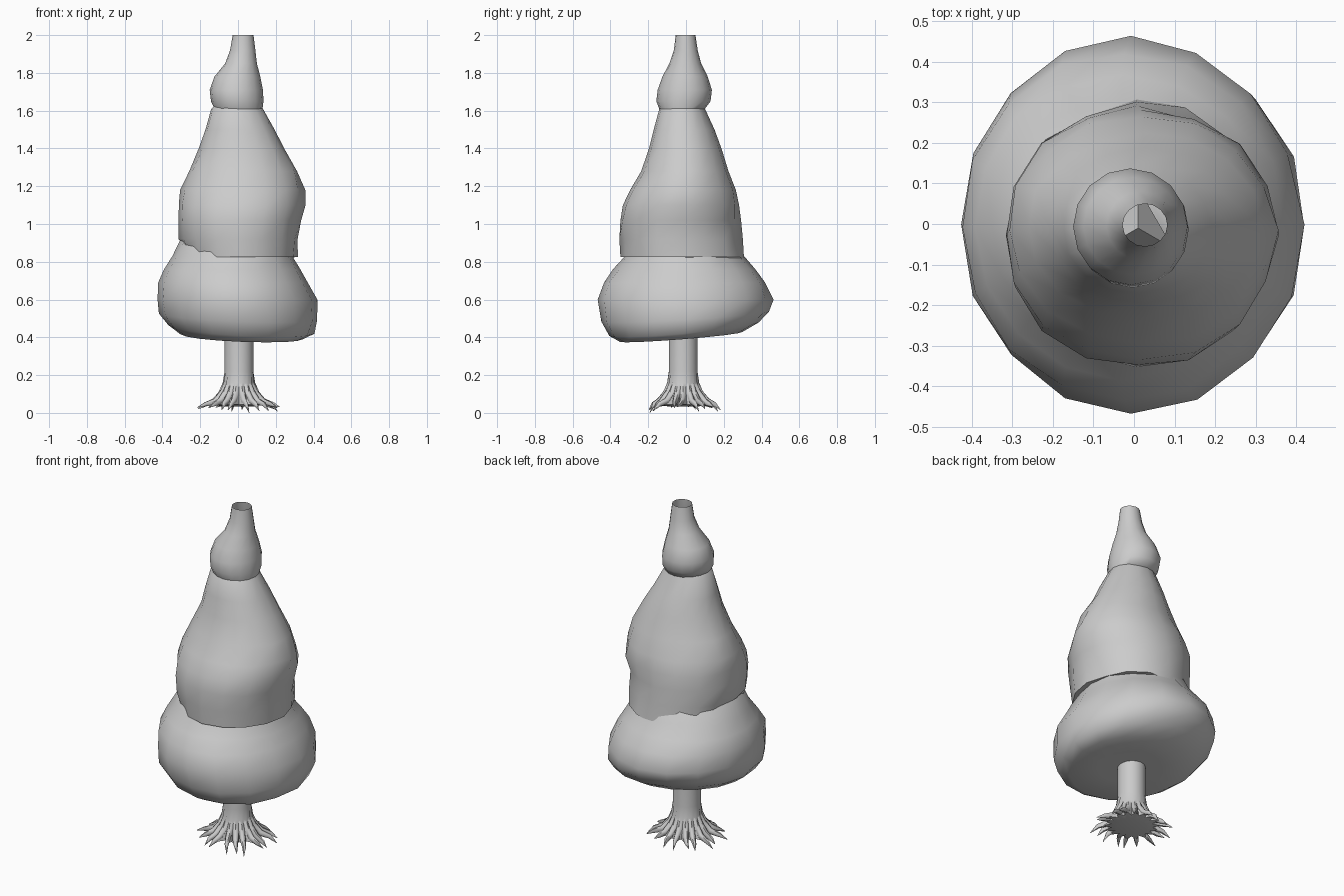
import bpy, bmesh, math, random

if "Cube" in bpy.data.objects:
    bpy.data.objects.remove(bpy.data.objects["Cube"])
random.seed(4)


def finish(bm, name, angle=50):
    bmesh.ops.recalc_face_normals(bm, faces=bm.faces)
    me = bpy.data.meshes.new(name)
    bm.to_mesh(me)
    bm.free()
    ob = bpy.data.objects.new(name, me)
    bpy.context.collection.objects.link(ob)
    bpy.ops.object.select_all(action='DESELECT')
    ob.select_set(True)
    bpy.context.view_layer.objects.active = ob
    bpy.ops.object.shade_smooth_by_angle(angle=math.radians(angle))
    return ob


def skin(bm, loops, cap_start=False, cap_end=False):
    """Bridge a list of point loops with quads."""
    vs = [[bm.verts.new(p) for p in loop] for loop in loops]
    n = len(vs[0])
    for a, b in zip(vs, vs[1:]):
        for i in range(n):
            j = (i + 1) % n
            bm.faces.new((a[i], a[j], b[j], b[i]))
    if cap_start:
        bm.faces.new(vs[0][::-1])
    if cap_end:
        bm.faces.new(vs[-1])


def ring(z, x0, x1, y0, y1, tx=0, ty=0, n=16, wobble=0.0, lift=None):
    """Uneven oval given by its extents, tilted by tx and ty."""
    pts = []
    for i in range(n):
        a = 2 * math.pi * i / n
        s = 1 + random.uniform(-wobble, wobble)
        x = (x0 + x1) / 2 + (x1 - x0) / 2 * math.cos(a) * s
        y = (y0 + y1) / 2 + (y1 - y0) / 2 * math.sin(a) * s
        pts.append((x, y, z + tx * x + ty * y + (lift(a) if lift else 0)))
    return pts


def tier(name, rows, cap_start=False, cap_end=False, wobble=0.02, lift=None):
    bm = bmesh.new()
    loops = [ring(*r, wobble=wobble, lift=lift if k == 0 else None)
             for k, r in enumerate(rows)]
    skin(bm, loops, cap_start, cap_end)
    finish(bm, name)


# Lower foliage, closed underneath
tier("lower_foliage", [
    (0.405, -0.16, 0.18, -0.18, 0.16, 0, 0.05),
    (0.405, -0.30, 0.34, -0.35, 0.30, -0.04, 0.08),
    (0.445, -0.37, 0.40, -0.41, 0.38, -0.06, 0.09),
    (0.51, -0.42, 0.425, -0.45, 0.44, -0.04, 0.06),
    (0.60, -0.43, 0.415, -0.462, 0.46),
    (0.69, -0.425, 0.375, -0.435, 0.42),
    (0.76, -0.395, 0.335, -0.385, 0.37),
    (0.83, -0.35, 0.29, -0.325, 0.305),
    (0.92, -0.30, 0.26, -0.28, 0.26),
    (0.98, -0.22, 0.20, -0.20, 0.20)], True, True, 0.015)


# Middle foliage, with a ragged lower hem
def hem(a):
    return (0.085 * max(0, math.cos(a - math.pi)) ** 6
            - 0.04 * max(0, math.cos(a - math.radians(110))) ** 12)


tier("middle_foliage", [
    (0.825, -0.295, 0.31, -0.345, 0.305),
    (0.92, -0.31, 0.32, -0.35, 0.295),
    (1.02, -0.32, 0.335, -0.355, 0.29),
    (1.10, -0.32, 0.357, -0.335, 0.285),
    (1.18, -0.312, 0.35, -0.295, 0.265),
    (1.28, -0.26, 0.315, -0.235, 0.225),
    (1.40, -0.205, 0.245, -0.20, 0.185),
    (1.50, -0.175, 0.19, -0.175, 0.15),
    (1.61, -0.14, 0.13, -0.14, 0.10),
    (1.66, -0.09, 0.09, -0.09, 0.08)], True, True, 0.025, hem)

# Top foliage, open at the tip
tier("top_foliage", [
    (1.60, -0.07, 0.08, -0.08, 0.06),
    (1.61, -0.125, 0.13, -0.142, 0.10),
    (1.65, -0.143, 0.135, -0.157, 0.13),
    (1.71, -0.15, 0.132, -0.15, 0.137),
    (1.78, -0.125, 0.118, -0.125, 0.115),
    (1.85, -0.068, 0.10, -0.088, 0.08),
    (1.92, -0.042, 0.092, -0.064, 0.062),
    (2.00, -0.028, 0.082, -0.055, 0.05)], True, False, 0.0)

# Three-sided peak seen inside the open tip
bm = bmesh.new()
skin(bm, [[(0.01 + r * math.cos(a), -0.01 + r * math.sin(a), z)
           for a in (math.radians(d) for d in (90, 210, 330))]
          for r, z in ((0.10, 1.68), (0.001, 1.78))], True, True)
finish(bm, "inner_peak", 20)

# Trunk with a flared, ribbed foot
ROOTS = 18
cx, cy = 0.005, -0.015
bm = bmesh.new()
loops = []
for z, r, rib in ((0.035, 0.085, 0), (0.045, 0.135, 0.15), (0.07, 0.125, 0.14),
                  (0.11, 0.098, 0.10), (0.16, 0.082, 0.05), (0.22, 0.076, 0),
                  (0.45, 0.076, 0)):
    loops.append([(cx + r * (1 + rib * math.cos(i * math.pi)) * math.cos(i * math.pi / ROOTS),
                   cy + r * (1 + rib * math.cos(i * math.pi)) * math.sin(i * math.pi / ROOTS), z)
                  for i in range(2 * ROOTS)])
skin(bm, loops, True, True)
finish(bm, "trunk", 60)

# Tapering roots that curl out to pointed tips
bm = bmesh.new()
for k in range(ROOTS):
    a = 2 * math.pi * k / ROOTS
    reach = random.uniform(0.17, 0.20) + 0.035 * abs(math.cos(a))
    bend = random.uniform(-0.15, 0.15)
    tip = 0.0 if k == 14 else random.uniform(0.008, 0.035)
    path = [(0.068, 0.17, 0.012), (0.095, 0.105, 0.017), (0.13, 0.062, 0.016),
            (0.45 * 0.13 + 0.55 * reach, 0.046, 0.011), (reach, tip, 0.0008)]
    loops = []
    for s, (d, z, r) in enumerate(path):
        b = a + bend * (s / 4) ** 2
        u = 2 * math.pi / 6
        # cross-sections lean outwards along the root
        lean = (0.35, 0.6, 1.1, 1.4, 1.3)[s]
        loops.append([(cx + (d + r * math.sin(lean) * math.sin(u * i) * 0.6) * math.cos(b)
                       - r * math.cos(u * i) * math.sin(b),
                       cy + (d + r * math.sin(lean) * math.sin(u * i) * 0.6) * math.sin(b)
                       + r * math.cos(u * i) * math.cos(b),
                       max(0, z + r * math.sin(u * i))) for i in range(6)])
    skin(bm, loops, True, True)
finish(bm, "roots", 60)
